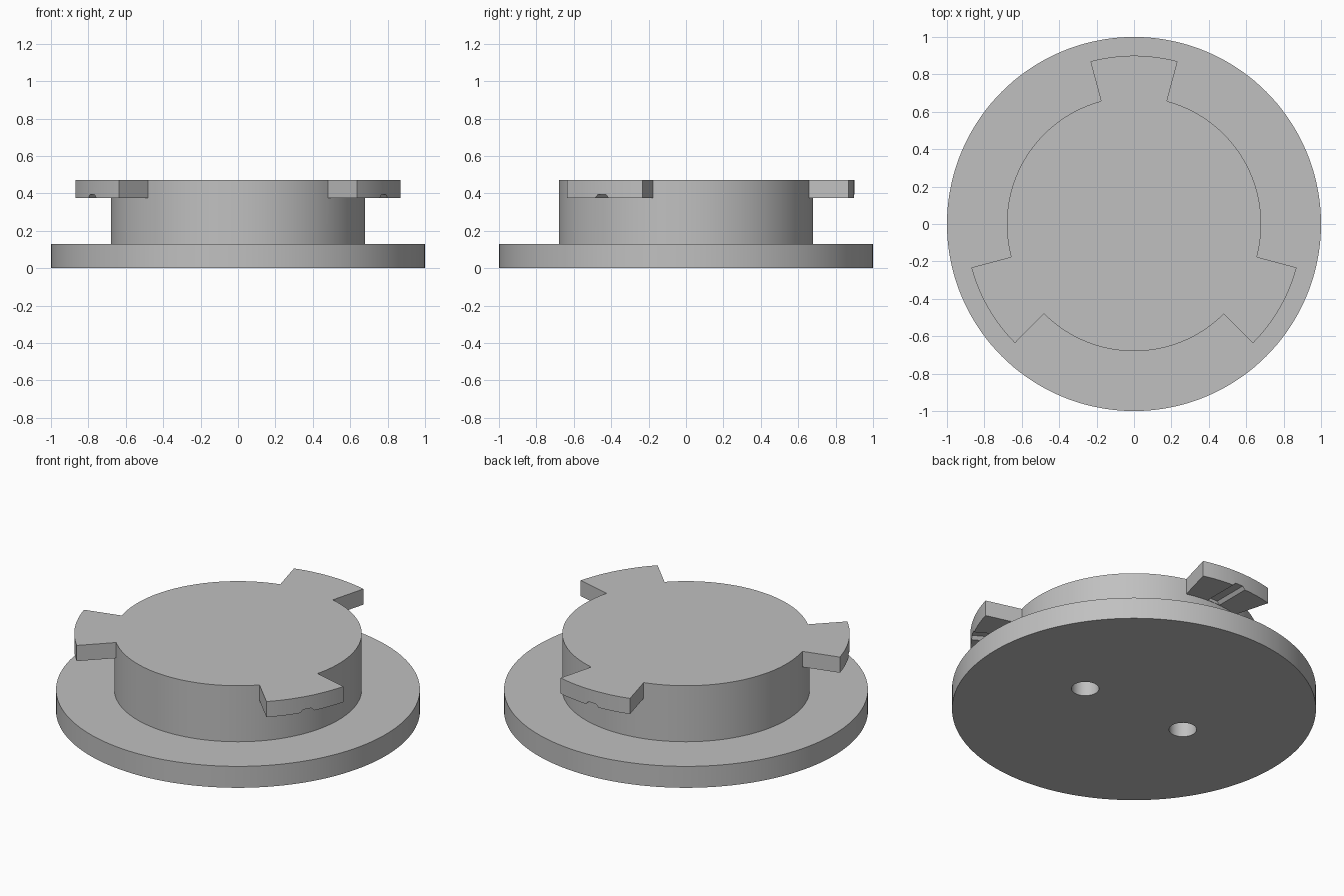
import bpy, bmesh
from math import cos, sin, pi, radians, atan2, degrees
from mathutils import Matrix, Vector

cube = bpy.data.objects.get("Cube")
if cube:
    bpy.data.objects.remove(cube, do_unlink=True)

SEGMENTS = 144
NECK_R, LUG_R = 0.68, 0.9
LUG_Z, TOP_Z = 0.375, 0.47
LUG_ANGLES = (90, 210, 330)

grey = bpy.data.materials.new("plain grey")
grey.use_nodes = True
grey.diffuse_color = (0.53, 0.53, 0.53, 1)
grey.node_tree.nodes["Principled BSDF"].inputs["Base Color"].default_value = grey.diffuse_color


def make_object(name, bm):
    bmesh.ops.recalc_face_normals(bm, faces=bm.faces)
    mesh = bpy.data.meshes.new(name)
    bm.to_mesh(mesh)
    bm.free()
    mesh.materials.append(grey)
    obj = bpy.data.objects.new(name, mesh)
    bpy.context.collection.objects.link(obj)
    return obj


# Flanged plug: stacked rings with capped ends
bm = bmesh.new()
rings = []
for r, z in ((1, 0), (1, 0.13), (NECK_R, 0.13), (NECK_R, LUG_Z), (NECK_R, TOP_Z)):
    rings.append([bm.verts.new((r * cos(2 * pi * i / SEGMENTS), r * sin(2 * pi * i / SEGMENTS), z))
                  for i in range(SEGMENTS)])
for low, high in zip(rings, rings[1:]):
    for i in range(SEGMENTS):
        j = (i + 1) % SEGMENTS
        bm.faces.new((low[i], low[j], high[j], high[i]))
bm.faces.new(rings[0][::-1])
bm.faces.new(rings[-1])


# Three locking lugs pulled outward from the top band of the neck
def in_lug(face):
    c = face.calc_center_median()
    if len(face.verts) != 4 or c.z < LUG_Z:
        return False
    angle = degrees(atan2(c.y, c.x)) % 360
    return any(abs(angle - a) < 15 for a in LUG_ANGLES)


bm.normal_update()
lug_faces = [f for f in bm.faces if in_lug(f)]
result = bmesh.ops.extrude_face_region(bm, geom=lug_faces)
for v in result["geom"]:
    if isinstance(v, bmesh.types.BMVert):
        v.co.xy *= LUG_R / NECK_R
bmesh.ops.delete(bm, geom=[f for f in lug_faces if f.is_valid], context="FACES")
plug = make_object("locking_plug", bm)

# Cutter: radial grooves under the lugs and two blind holes in the base
bm = bmesh.new()
for a in LUG_ANGLES:
    turn = Matrix.Rotation(radians(a), 3, "Z")
    ends = [[bm.verts.new(turn @ Vector((r, y, LUG_Z + z)))
             for y, z in ((-0.043, -0.001), (0.043, -0.001), (0.025, 0.018), (-0.025, 0.018))]
            for r in (NECK_R + 0.002, LUG_R + 0.05)]
    for i in range(4):
        j = (i + 1) % 4
        bm.faces.new((ends[0][i], ends[0][j], ends[1][j], ends[1][i]))
    bm.faces.new(ends[0])
    bm.faces.new(ends[1])
for x in (-0.35, 0.35):
    bmesh.ops.create_cone(bm, cap_ends=True, segments=48, radius1=0.076, radius2=0.076,
                          depth=0.5, matrix=Matrix.Translation((x, 0, 0)))
cutter = make_object("groove_and_hole_cutter", bm)
cutter.hide_render = True

cut = plug.modifiers.new("cut", "BOOLEAN")
cut.operation = "DIFFERENCE"
cut.solver = "EXACT"
cut.object = cutter

bpy.ops.object.select_all(action="DESELECT")
plug.select_set(True)
bpy.context.view_layer.objects.active = plug
bpy.ops.object.modifier_apply(modifier=cut.name)
bpy.data.objects.remove(cutter, do_unlink=True)
bpy.ops.object.shade_smooth_by_angle(angle=radians(30))
